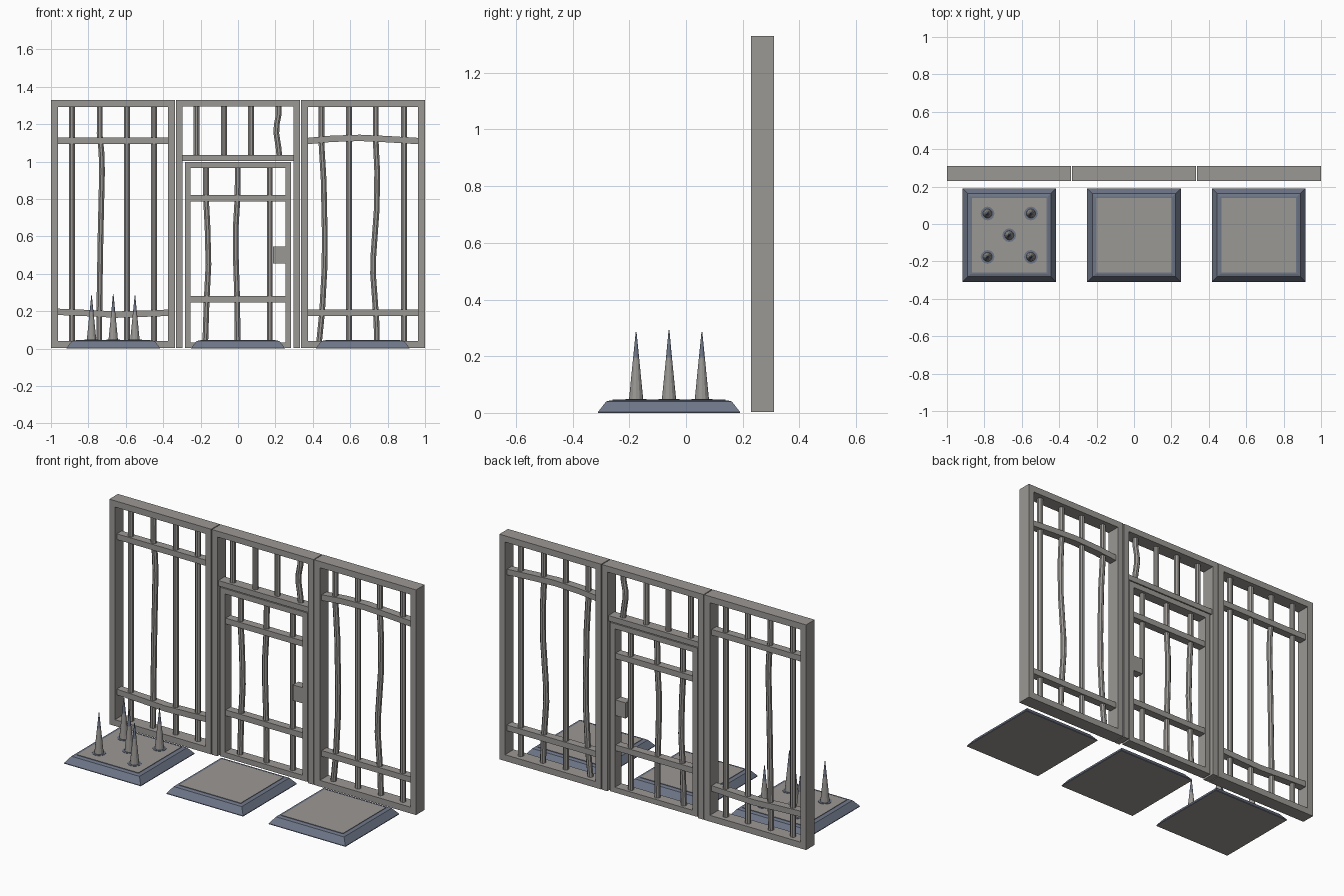
import bpy, bmesh, math
from mathutils import Vector

if "Cube" in bpy.data.objects:
    bpy.data.objects.remove(bpy.data.objects["Cube"])


def material(name, col):
    m = bpy.data.materials.new(name)
    m.diffuse_color = (*col, 1)
    m.use_nodes = True
    m.node_tree.nodes["Principled BSDF"].inputs["Base Color"].default_value = m.diffuse_color
    return m


IRON = material("warm grey iron", (0.33, 0.315, 0.30))
SLATE = material("slate blue steel", (0.155, 0.18, 0.24))
YC = 0.27  # centre depth of the fence


def finish(name, bm, mats, smooth=False):
    bmesh.ops.recalc_face_normals(bm, faces=bm.faces)
    me = bpy.data.meshes.new(name)
    bm.to_mesh(me)
    bm.free()
    for m in mats:
        me.materials.append(m)
    for p in me.polygons:
        p.use_smooth = smooth and len(p.vertices) == 4
    ob = bpy.data.objects.new(name, me)
    bpy.context.collection.objects.link(ob)
    return ob


def box(name, x0, x1, y0, y1, z0, z1, mat=IRON):
    bm = bmesh.new()
    bmesh.ops.create_cube(bm, size=1)
    for v in bm.verts:
        v.co = Vector(((x0 + x1) / 2 + v.co.x * (x1 - x0),
                       (y0 + y1) / 2 + v.co.y * (y1 - y0),
                       (z0 + z1) / 2 + v.co.z * (z1 - z0)))
    return finish(name, bm, [mat])


def frame(name, x0, x1, z0, z1, t, depth):
    # rectangular picture-frame: outer and inner loops, front and back
    bm = bmesh.new()
    loops = []
    for y in (YC - depth / 2, YC + depth / 2):
        for i in (0, t):
            loops.append([bm.verts.new((x, y, z)) for x, z in
                          ((x0 + i, z0 + i), (x1 - i, z0 + i), (x1 - i, z1 - i), (x0 + i, z1 - i))])
    fo, fi, bo, bi = loops
    for a, b in ((fo, fi), (bo, bi), (fo, bo), (fi, bi)):
        for k in range(4):
            j = (k + 1) % 4
            bm.faces.new((a[k], a[j], b[j], b[k]))
    return finish(name, bm, [IRON])


def upright(name, pts, r=0.0165, n=8):
    # round bar through (x, z) points
    bm = bmesh.new()
    rings = [[bm.verts.new((x + r * math.cos((k + .5) * math.tau / n),
                            YC + r * math.sin((k + .5) * math.tau / n), z))
              for k in range(n)] for x, z in pts]
    for a, b in zip(rings, rings[1:]):
        for k in range(n):
            bm.faces.new((a[k], a[(k + 1) % n], b[(k + 1) % n], b[k]))
    bm.faces.new(rings[0])
    bm.faces.new(rings[-1])
    return finish(name, bm, [IRON])


def rail(name, pts, h=0.034, d=0.046):
    # flat cross rail through (x, z) points
    bm = bmesh.new()
    rings = [[bm.verts.new((x, YC + sy * d / 2, z + sz * h / 2))
              for sy, sz in ((-1, -1), (1, -1), (1, 1), (-1, 1))] for x, z in pts]
    for a, b in zip(rings, rings[1:]):
        for k in range(4):
            bm.faces.new((a[k], a[(k + 1) % 4], b[(k + 1) % 4], b[k]))
    bm.faces.new(rings[0])
    bm.faces.new(rings[-1])
    return finish(name, bm, [IRON])


def straight(x, z0, z1):
    return [(x, z0), (x, z1)]


LO, HI = 0.03, 1.30
# side panels
frame("left_panel_frame", -1.0, -0.336, 0.003, 1.33, 0.037, 0.08)
frame("right_panel_frame", 0.336, 1.0, 0.003, 1.33, 0.037, 0.08)
for s in (-1, 1):
    for x in (0.888, 0.594):
        upright("panel_bar", straight(s * x, LO, HI))
upright("panel_bar", straight(-0.449, LO, HI))
upright("bent_panel_bar", [(-0.743, LO), (-0.74, 0.3), (-0.735, 0.6), (-0.727, 0.95),
                           (-0.73, 1.05), (-0.74, 1.15), (-0.739, HI)])
upright("bent_panel_bar", [(0.433, LO), (0.45, 0.2), (0.462, 0.42), (0.464, 0.6),
                           (0.458, 0.9), (0.446, 1.1), (0.446, HI)])
upright("bent_panel_bar", [(0.743, LO), (0.74, 0.15), (0.722, 0.4), (0.724, 0.5),
                           (0.742, 0.75), (0.744, 0.95), (0.737, 1.1), (0.737, HI)])
rail("left_upper_rail", [(-0.965, 1.112), (-0.37, 1.112)])
rail("left_lower_rail", [(-0.965, 0.197), (-0.8, 0.19), (-0.65, 0.182), (-0.5, 0.187), (-0.37, 0.192)])
rail("right_upper_rail", [(0.37, 1.11), (0.5, 1.122), (0.65, 1.127), (0.8, 1.12), (0.965, 1.11)])
rail("right_lower_rail", [(0.37, 0.192), (0.965, 0.192)])

# doorway: two posts, header and lintel
for s in (-1, 1):
    x0, x1 = sorted((s * 0.296, s * 0.331))
    box("doorway_post", x0, x1, 0.23, 0.31, 0.003, 1.33)
box("doorway_header", -0.296, 0.296, 0.23, 0.31, 1.295, 1.33)
box("doorway_lintel", -0.296, 0.296, 0.24, 0.30, 1.003, 1.035)
for x in (-0.222, -0.075, 0.07):
    upright("transom_bar", straight(x, 1.02, HI))
upright("bent_transom_bar", [(0.222, 1.02), (0.216, 1.08), (0.205, 1.15), (0.207, 1.2), (0.217, 1.25), (0.217, HI)])

# door leaf
frame("door_frame", -0.284, 0.284, 0.003, 0.998, 0.031, 0.06)
upright("door_bar", [(-0.175, LO), (-0.168, 0.25), (-0.158, 0.45), (-0.163, 0.65), (-0.171, 0.8), (-0.171, 0.97)])
upright("door_bar", [(-0.002, LO), (-0.004, 0.25), (-0.012, 0.5), (-0.012, 0.65), (-0.003, 0.8), (-0.001, 0.97)])
upright("door_bar", straight(0.169, LO, 0.97))
for z in (0.264, 0.805):
    rail("door_rail", [(-0.256, z), (0.256, z)])
box("door_lock", 0.187, 0.256, 0.245, 0.295, 0.455, 0.547)

# floor plates: sloped slate rim around a grey tread
PY = -0.06
for px in (-0.667, 0, 0.667):
    bm = bmesh.new()
    rings = []
    for half, z in ((0.25, 0.0), (0.25, 0.004), (0.222, 0.04), (0.207, 0.044), (0.20, 0.044), (0.20, 0.047)):
        rings.append([bm.verts.new((px + sx * half, PY + sy * half, z))
                      for sx, sy in ((-1, -1), (1, -1), (1, 1), (-1, 1))])
    for a, b in zip(rings, rings[1:]):
        for k in range(4):
            bm.faces.new((a[k], a[(k + 1) % 4], b[(k + 1) % 4], b[k])).material_index = 1
    bm.faces.new(rings[0])
    bm.faces.new(rings[-1])
    finish("floor_plate", bm, [IRON, SLATE])

# spikes with slate sockets and tips
for dx, dy, top in ((-1, -1, 0.285), (1, -1, 0.285), (-1, 1, 0.285), (1, 1, 0.285), (0, 0, 0.293)):
    cx, cy, n = -0.667 + dx * 0.116, PY + dy * 0.116, 12
    bm = bmesh.new()
    rings = []
    for r, z in ((0.037, 0.045), (0.037, 0.049), (0.025, 0.049), (0.0105, 0.195), (0.0015, top)):
        rings.append([bm.verts.new((cx + r * math.cos(k * math.tau / n),
                                    cy + r * math.sin(k * math.tau / n), z)) for k in range(n)])
    for i, (a, b) in enumerate(zip(rings, rings[1:])):
        for k in range(n):
            f = bm.faces.new((a[k], a[(k + 1) % n], b[(k + 1) % n], b[k]))
            f.material_index = 0 if i == 2 else 1
    bm.faces.new(rings[0])
    bm.faces.new(rings[-1]).material_index = 1
    finish("spike", bm, [IRON, SLATE])
